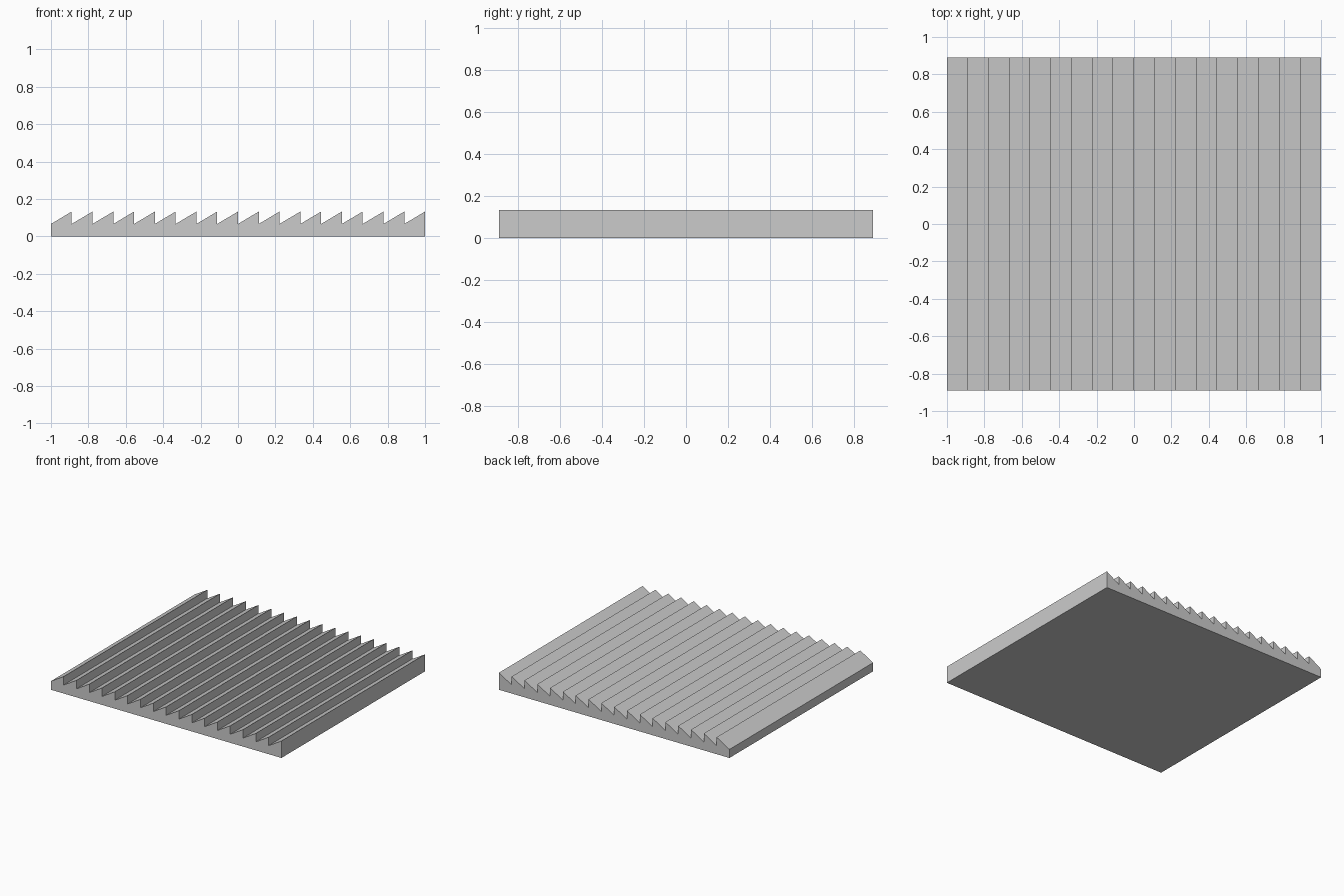
import bpy
import bmesh

default = bpy.data.objects.get("Cube")
if default:
    bpy.data.objects.remove(default, do_unlink=True)

TEETH = 18
PITCH = 2 / TEETH
HALF_DEPTH = 0.89
VALLEY = 0.067
PEAK = 0.133

# Plain grey material
grey = bpy.data.materials.new("plain_grey")
grey.use_nodes = True
colour = (0.6, 0.6, 0.6, 1)
grey.diffuse_color = colour
grey.node_tree.nodes["Principled BSDF"].inputs["Base Color"].default_value = colour

# Sawtooth outline: each tooth rises towards +x, then drops straight down
outline = [(1, 0), (-1, 0)]
for i in range(TEETH):
    x = -1 + i * PITCH
    outline += [(x, VALLEY), (x + PITCH, PEAK)]

# Extrude the outline from front to back
bm = bmesh.new()
front = bm.faces.new([bm.verts.new((x, -HALF_DEPTH, z)) for x, z in outline])
extruded = bmesh.ops.extrude_face_region(bm, geom=[front], use_keep_orig=True)
back_verts = [g for g in extruded["geom"] if isinstance(g, bmesh.types.BMVert)]
bmesh.ops.translate(bm, verts=back_verts, vec=(0, 2 * HALF_DEPTH, 0))
bmesh.ops.recalc_face_normals(bm, faces=bm.faces)

mesh = bpy.data.meshes.new("ridged_plate")
bm.to_mesh(mesh)
bm.free()
mesh.materials.append(grey)
plate = bpy.data.objects.new("ridged_plate", mesh)
bpy.context.collection.objects.link(plate)
